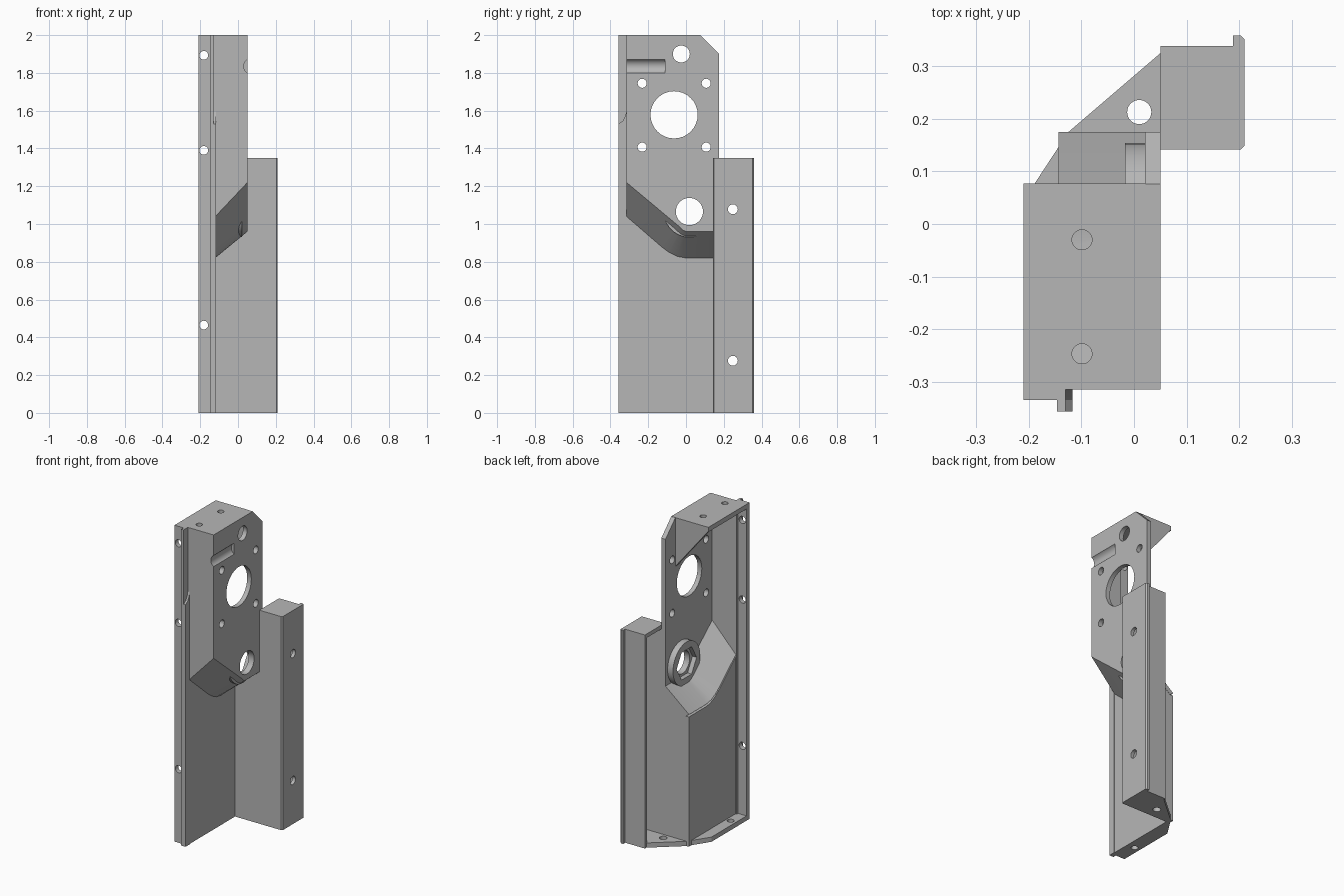
import bpy, bmesh, math

cube = bpy.data.objects.get("Cube")
if cube:
    bpy.data.objects.remove(cube, do_unlink=True)

grey = bpy.data.materials.new("plain grey")
grey.use_nodes = True
COLOUR = (0.47, 0.47, 0.47, 1)
grey.diffuse_color = COLOUR
grey.node_tree.nodes["Principled BSDF"].inputs["Base Color"].default_value = COLOUR


def place(axis, a, b, c):
    """Put profile coordinates a, b and depth c on the chosen axis."""
    return {"X": (c, a, b), "Y": (a, c, b), "Z": (a, b, c)}[axis]


def finish(name, bm):
    bmesh.ops.recalc_face_normals(bm, faces=bm.faces)
    mesh = bpy.data.meshes.new(name)
    bm.to_mesh(mesh)
    bm.free()
    mesh.materials.append(grey)
    obj = bpy.data.objects.new(name, mesh)
    bpy.context.collection.objects.link(obj)
    return obj


def prism(name, axis, pts, lo, hi):
    bm = bmesh.new()
    ends = [[bm.verts.new(place(axis, a, b, c)) for a, b in pts] for c in (lo, hi)]
    for end in ends:
        bm.faces.new(end)
    n = len(pts)
    for i in range(n):
        j = (i + 1) % n
        bm.faces.new((ends[0][i], ends[0][j], ends[1][j], ends[1][i]))
    return finish(name, bm)


def rect(a0, a1, b0, b1):
    return [(a0, b0), (a1, b0), (a1, b1), (a0, b1)]


def ring(a, b, r, n=32):
    return [(a + r * math.cos(math.tau * i / n), b + r * math.sin(math.tau * i / n))
            for i in range(n)]


def cut(obj, axis, pts, lo, hi):
    cutter = prism("cutter", axis, pts, lo, hi)
    cutter.hide_render = True
    mod = obj.modifiers.new("cut", "BOOLEAN")
    mod.operation, mod.solver, mod.object = "DIFFERENCE", "EXACT", cutter
    bpy.context.view_layer.objects.active = obj
    bpy.ops.object.modifier_apply(modifier=mod.name)
    bpy.data.objects.remove(cutter, do_unlink=True)


# Sloping step between the lower and upper side walls
low_edge = [(-.315, 1.04), (-.13, .88), (-.09, .85), (-.045, .828), (0, .82), (.175, .82)]
high_edge = [(-.315, 1.22), (-.04, .99), (-.03, .98), (-.015, .967), (0, .96), (.175, .96)]
bm = bmesh.new()
rows = []
for dx, dz in ((0, 0), (-.024, .016)):
    rows.append([bm.verts.new((-.12 + dx, y, z + dz)) for y, z in low_edge])
    rows.append([bm.verts.new((.05 + dx, y, z + dz)) for y, z in high_edge])
for p, q in ((0, 1), (2, 3), (0, 2), (1, 3)):
    for i in range(len(low_edge) - 1):
        bm.faces.new((rows[p][i], rows[p][i + 1], rows[q][i + 1], rows[q][i]))
for i in (0, -1):
    bm.faces.new((rows[0][i], rows[1][i], rows[3][i], rows[2][i]))
finish("sloping_step", bm)

# Lower side wall
prism("lower_side_wall", "X", [(-.315, 0)] + low_edge + [(.175, 0)], -.142, -.12)

# Upper mounting plate with its holes
plate = prism("mounting_plate", "X",
              high_edge + [(.175, 1.9), (.075, 2), (-.315, 2)], .021, .05)
plate_holes = [(-.063, 1.578, .125), (-.025, 1.9, .045), (.018, 1.066, .072)]
plate_holes += [(y, z, .024) for y in (-.232, .107) for z in (1.407, 1.745)]
for y, z, r in plate_holes:
    cut(plate, "X", ring(y, z, r), -.05, .1)

# Nut boss behind the lower hole
boss = prism("nut_boss", "X", ring(.018, 1.066, .136, 40), -.017, .022)
cut(boss, "X", ring(.018, 1.066, .1, 6), -.05, .012)
cut(boss, "X", ring(.018, 1.066, .072), -.05, .1)

# Front wall, closing the raised upper part
front = prism("front_wall", "Y", [(-.15, 0), (-.12, 0), (-.12, 1.04), (.05, 1.22),
                                  (.05, 2), (-.15, 2)], -.315, -.292)

# Shallow round groove shared by plate and front wall
for part in (plate, front):
    cut(part, "Y", ring(.0706, 1.835, .0406), -.4, -.11)

# Front flange with screw holes
flange = prism("front_flange", "Y", rect(-.21, -.14, 0, 2), -.335, -.305)
for z in (.465, 1.39, 1.893):
    cut(flange, "Y", ring(-.181, z, .023), -.4, -.2)

# Lip along the flange, with a shorter hook beside it
prism("front_lip", "Z", rect(-.147, -.13, -.357, -.305), 0, 2)
prism("front_hook", "X", [(-.357, 0), (-.314, 0), (-.314, 1.6), (-.322, 1.57),
                          (-.335, 1.545), (-.357, 1.53)], -.131, -.117)

# Top cap
cap = prism("top_cap", "Z", rect(-.21, .05, -.315, .076), 1.97, 2)
for y in (-.03, -.247):
    cut(cap, "Z", ring(-.099, y, .019), 1.9, 2.1)

# Triangular gusset under the top cap
prism("top_gusset", "Y", [(.022, 2), (-.21, 2), (-.21, 1.975), (.022, 1.69)], .052, .077)

# Back wall, rising to the mounting plate and into the column
prism("back_wall", "Y", [(-.142, 0), (.195, 0), (.195, 1.35), (.022, 1.35),
                         (.03, .944), (-.12, .82), (-.142, .82)], .142, .174)

# Column side wall with rounded edges and screw holes
side = prism("column_side_wall", "Z", [(.188, .142), (.203, .142), (.21, .149), (.21, .352),
                                       (.203, .359), (.188, .359)], 0, 1.35)
for z in (.276, 1.078):
    cut(side, "X", ring(.248, z, .026), .1, .3)

# Column rear wall and cap
prism("column_rear_wall", "Y", rect(.05, .2, 0, 1.35), .318, .339)
prism("column_cap", "Z", rect(.05, .2, .142, .339), 1.325, 1.35)

# Floor, filling the open side of the shell
floor = prism("floor", "Z", [(.2, .142), (.2, .339), (.05, .339), (.05, .325), (-.125, .175),
                             (-.21, .045), (-.21, -.335), (-.125, -.315), (-.125, .142)],
              0, .03)
for x, y, r in ((.01, .213, .023), (-.172, -.2, .02)):
    cut(floor, "Z", ring(x, y, r), -.1, .1)

# Smooth the hole walls and keep the edges crisp
bpy.ops.object.select_all(action="DESELECT")
for obj in bpy.context.collection.objects:
    if obj.type == "MESH" and grey.name in obj.data.materials:
        obj.select_set(True)
        bpy.context.view_layer.objects.active = obj
bpy.ops.object.shade_smooth_by_angle(angle=math.radians(25))
